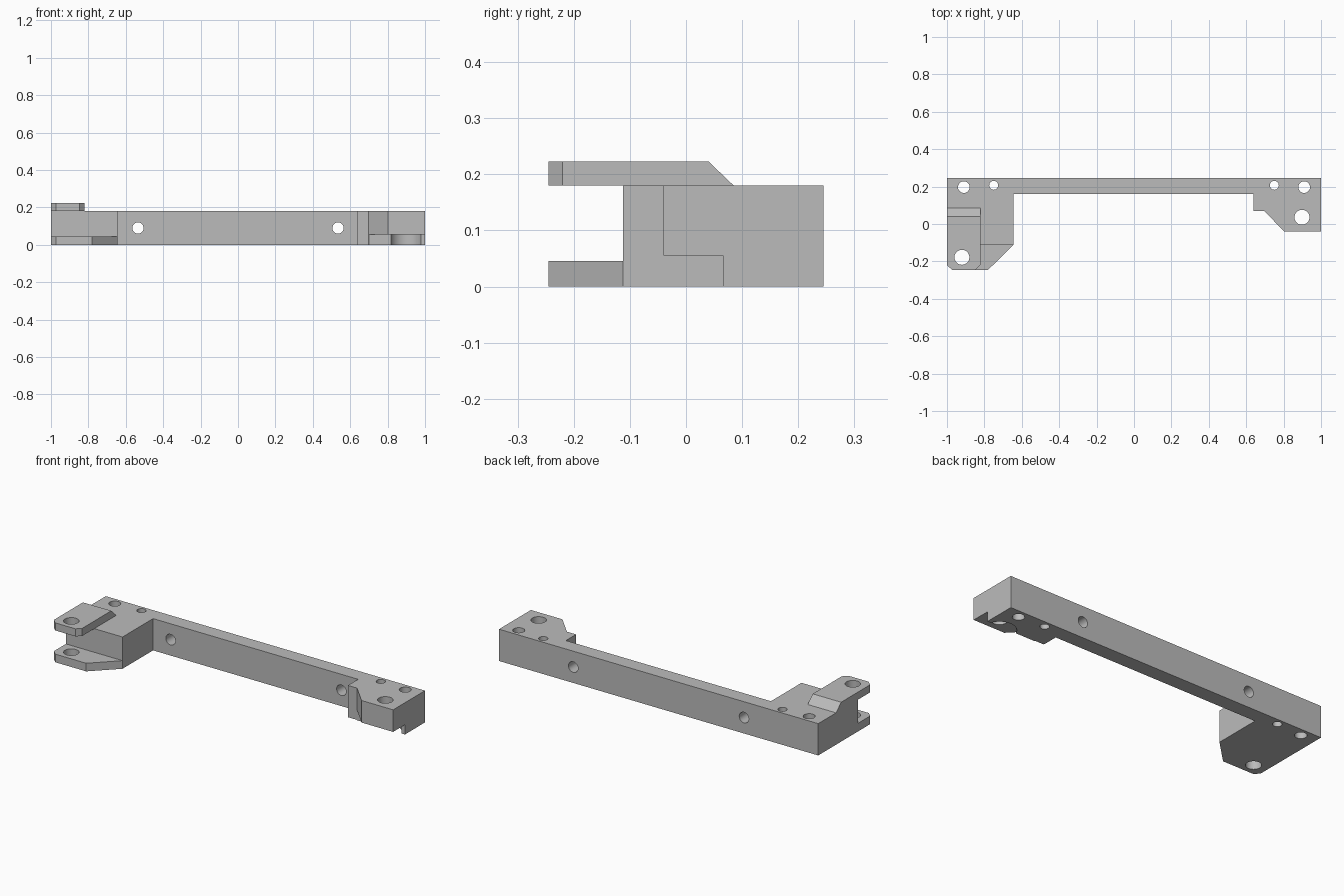
import bpy
import bmesh
from mathutils import Matrix, Vector

cube = bpy.data.objects.get("Cube")
if cube:
    bpy.data.objects.remove(cube, do_unlink=True)

grey = bpy.data.materials.new("plain grey")
grey.use_nodes = True
colour = (0.5, 0.5, 0.5, 1)
grey.diffuse_color = colour
grey.node_tree.nodes["Principled BSDF"].inputs["Base Color"].default_value = colour


def make_object(name, bm):
    bmesh.ops.recalc_face_normals(bm, faces=bm.faces)
    mesh = bpy.data.meshes.new(name)
    bm.to_mesh(mesh)
    bm.free()
    mesh.materials.append(grey)
    obj = bpy.data.objects.new(name, mesh)
    bpy.context.collection.objects.link(obj)
    return obj


def prism(name, outline, bottom, top):
    """Plan outline extruded upwards."""
    bm = bmesh.new()
    face = bm.faces.new([bm.verts.new((x, y, bottom)) for x, y in outline])
    result = bmesh.ops.extrude_face_region(bm, geom=[face])
    raised = [v for v in result["geom"] if isinstance(v, bmesh.types.BMVert)]
    bmesh.ops.translate(bm, verts=raised, vec=(0, 0, top - bottom))
    return make_object(name, bm)


def cylinder(centre, radius, depth, axis="Z"):
    bm = bmesh.new()
    turn = Matrix.Rotation(1.5707963, 4, "X") if axis == "Y" else Matrix()
    bmesh.ops.create_cone(bm, cap_ends=True, segments=48, radius1=radius,
                          radius2=radius, depth=depth,
                          matrix=Matrix.Translation(Vector(centre)) @ turn)
    return make_object("cutter", bm)


def cut(obj, cutter):
    cutter.hide_render = True
    bpy.ops.object.select_all(action="DESELECT")
    bpy.context.view_layer.objects.active = obj
    obj.select_set(True)
    mod = obj.modifiers.new("cut", "BOOLEAN")
    mod.operation = "DIFFERENCE"
    mod.solver = "EXACT"
    mod.object = cutter
    bpy.ops.object.modifier_apply(modifier=mod.name)
    bpy.data.objects.remove(cutter, do_unlink=True)


# Long bar with a mounting block at each end
frame = prism("frame_bar", [
    (-1, 0.245), (-1, -0.112), (-0.645, -0.112), (-0.645, 0.161),
    (0.64, 0.161), (0.64, 0.07), (0.697, 0.07), (0.802, -0.04),
    (1, -0.04), (1, 0.245)], 0, 0.18)

# Clevis: lower plate and upper lug with a sloped rear end
lower = prism("lower_clevis_plate", [
    (-1, -0.112), (-1, -0.22), (-0.973, -0.245),
    (-0.78, -0.245), (-0.645, -0.112)], 0, 0.046)
upper = prism("upper_clevis_lug", [
    (-1, 0.085), (-1, -0.22), (-0.973, -0.245),
    (-0.847, -0.245), (-0.822, -0.22), (-0.822, 0.085)], 0.18, 0.223)
for v in upper.data.vertices:
    if v.co.y > 0 and v.co.z > 0.2:
        v.co.y = 0.04

# Pivot holes through the clevis
for part in (lower, upper):
    cut(part, cylinder((-0.92, -0.178, 0.1), 0.04, 1))

# Mounting holes in both ends and through the bar
for side in (-1, 1):
    cut(frame, cylinder((side * 0.91, 0.197, 0.1), 0.031, 1))
    cut(frame, cylinder((side * 0.75, 0.207, 0.1), 0.024, 1))
    cut(frame, cylinder((side * 0.535, 0.2, 0.09), 0.03, 0.5, "Y"))

# Relief beneath the left end block, with a round pocket and pivot hole
cut(frame, prism("cutter", [(0.697, -0.2), (1.1, -0.2), (1.1, 0.066),
                            (0.697, 0.066)], -0.1, 0.055))
cut(frame, cylinder((0.898, 0.036, -0.045), 0.086, 0.2))
cut(frame, cylinder((0.898, 0.036, 0.1), 0.04, 1))

# Smooth hole walls, sharp edges elsewhere
for part in (frame, lower, upper):
    bpy.ops.object.select_all(action="DESELECT")
    part.select_set(True)
    bpy.context.view_layer.objects.active = part
    bpy.ops.object.shade_smooth_by_angle(angle=0.5)
